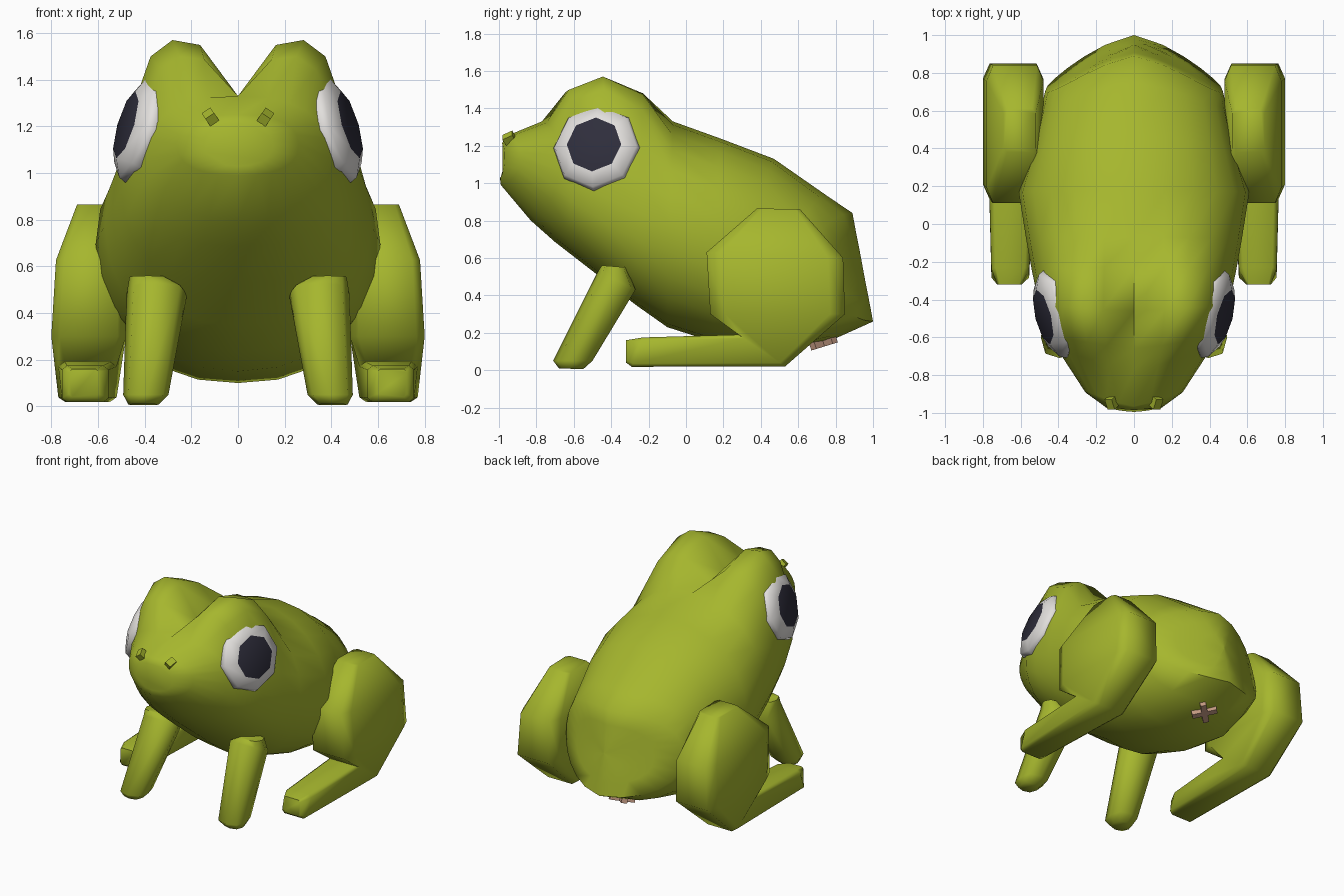
import bpy, bmesh, math
from mathutils import Vector, Matrix

if "Cube" in bpy.data.objects:
    bpy.data.objects.remove(bpy.data.objects["Cube"])


def material(name, rgb):
    m = bpy.data.materials.new(name)
    m.diffuse_color = (*rgb, 1)
    m.use_nodes = True
    m.node_tree.nodes["Principled BSDF"].inputs["Base Color"].default_value = m.diffuse_color
    return m


GREEN = material("frog green", (0.38, 0.47, 0.027))
WHITE = material("eye white", (0.76, 0.74, 0.72))
DARK = material("pupil dark", (0.028, 0.027, 0.045))
PINK = material("vent pink", (0.56, 0.33, 0.23))


def finish(name, bm, mats, mirror=False, angle=65):
    bmesh.ops.recalc_face_normals(bm, faces=bm.faces)
    me = bpy.data.meshes.new(name)
    bm.to_mesh(me)
    bm.free()
    ob = bpy.data.objects.new(name, me)
    bpy.context.collection.objects.link(ob)
    for m in mats:
        me.materials.append(m)
    bpy.ops.object.select_all(action='DESELECT')
    ob.select_set(True)
    bpy.context.view_layer.objects.active = ob
    bpy.ops.object.shade_smooth_by_angle(angle=math.radians(angle))
    if mirror:
        ob.modifiers.new("Mirror", 'MIRROR')
    return ob


def ring(a, b, w, bulge=0.0, cx=0.0, n=24, p=2.4, phase=0.0):
    """Rounded section between side points a and b (y, z), half width w."""
    pts = []
    full = math.cos(2 * math.pi * phase / n) ** (2 / p)
    for i in range(n):
        t = 2 * math.pi * (i + phase) / n
        c, s = math.cos(t), math.sin(t)
        c = math.copysign(abs(c) ** (2 / p), c) / full
        s = math.copysign(abs(s) ** (2 / p), s) / full
        y = (a[0] + b[0]) / 2 + c * (a[0] - b[0]) / 2 + bulge * abs(s) ** 1.4
        z = (a[1] + b[1]) / 2 + c * (a[1] - b[1]) / 2
        pts.append((cx + s * w, y, z))
    return pts


def loft(rings):
    bm = bmesh.new()
    vs = [[bm.verts.new(p) for p in r] for r in rings]
    n = len(vs[0])
    for r, q in zip(vs, vs[1:]):
        for i in range(n):
            j = (i + 1) % n
            bm.faces.new((r[i], r[j], q[j], q[i]))
    bm.faces.new(vs[0])
    bm.faces.new(vs[-1])
    return bm


def brow(points, amount):
    """Raise two brow bumps beside the centre line of a body section."""
    lift = {1: 0.23, 2: 0.285, 3: 0.27, 4: 0.15, 5: 0.03}
    return [(x, y, z + amount * lift.get(min(i, 24 - i), 0))
            for i, (x, y, z) in enumerate(points)]


# Body: snout, head with brow bumps, back and rounded rump
finish("body", loft([
    ring((-0.985, 1.21), (-0.995, 1.03), 0.15, 0.02),
    ring((-0.965, 1.25), (-0.99, 0.99), 0.26, 0.09),
    ring((-0.77, 1.33), (-0.83, 0.80), 0.395, 0.12),
    brow(ring((-0.66, 1.33), (-0.70, 0.685), 0.445, 0.08), 0.72),
    brow(ring((-0.46, 1.33), (-0.50, 0.53), 0.50, 0.04), 1.0),
    brow(ring((-0.23, 1.33), (-0.27, 0.35), 0.54, p=2.2), 0.72),
    ring((-0.07, 1.33), (-0.10, 0.23), 0.57, p=2.1),
    ring((0.18, 1.24), (0.15, 0.15), 0.61, p=2.1),
    ring((0.47, 1.13), (0.50, 0.10), 0.53, -0.06),
    ring((0.75, 0.935), (0.80, 0.17), 0.49, -0.16),
    ring((0.89, 0.84), (1.0, 0.26), 0.47, -0.24),
    ring((0.908, 0.743), (0.982, 0.357), 0.313, -0.136),
    ring((0.927, 0.647), (0.963, 0.453), 0.157, -0.05),
    ring((0.944, 0.556), (0.946, 0.544), 0.01),
]), [GREEN])

# Eyes: turned octagonal domes with a flat pupil
normal = Vector((1, -0.25, 0.30)).normalized()
side = Vector((0, 0, 1)).cross(normal).normalized()
up = normal.cross(side)
centre = Vector((0.425, -0.478, 1.19))
eye = loft([[centre + normal * d + (side * math.cos(k * math.pi / 4)
             + up * math.sin(k * math.pi / 4)) * r for k in range(8)]
            for r, d in ((0.20, -0.08), (0.24, -0.01), (0.225, 0.025), (0.15, 0.06))])
eye.faces.ensure_lookup_table()
eye.faces[-1].material_index = 1
finish("eye", eye, [WHITE, DARK], True)

# Front legs
finish("front_leg", loft([
    ring((-0.45, 0.56), (-0.32, 0.55), 0.08, cx=0.385, n=8, p=2.6),
    ring((-0.47, 0.53), (-0.27, 0.43), 0.13, cx=0.348, n=8, p=2.6),
    ring((-0.71, 0.05), (-0.50, 0.05), 0.097, cx=0.395, n=8, p=2.6),
    ring((-0.68, 0.01), (-0.55, 0.005), 0.065, cx=0.405, n=8, p=2.6),
]), [GREEN], True)

# Folded hind legs: boxy thigh down to the heel, then forward to the toes
finish("hind_leg", loft([
    ring(a, b, w, cx=cx, n=8, p=7, phase=0.5) for a, b, w, cx in (
        ((0.38, 0.865), (0.61, 0.86), 0.085, 0.605),
        ((0.11, 0.63), (0.84, 0.60), 0.15, 0.63),
        ((0.13, 0.30), (0.85, 0.30), 0.16, 0.64),
        ((0.28, 0.19), (0.53, 0.02), 0.125, 0.645),
        ((-0.23, 0.175), (-0.29, 0.018), 0.10, 0.655),
        ((-0.32, 0.16), (-0.32, 0.04), 0.065, 0.66))
]), [GREEN], True)


def block(name, size, matrix, mat, mirror=False):
    bm = bmesh.new()
    bmesh.ops.create_cube(bm, size=1, matrix=matrix @ Matrix.Diagonal((*size, 1)))
    return finish(name, bm, [mat], mirror)


# Nostrils
block("nostril", (0.045, 0.06, 0.045),
      Matrix.Translation((0.118, -0.945, 1.24)) @ Matrix.Rotation(0.6, 4, 'Y')
      @ Matrix.Rotation(0.5, 4, 'X'), GREEN, True)

# Small cross-shaped vent under the rump, arms set diagonally
tilt = (Matrix.Translation((0, 0.735, 0.146)) @ Matrix.Rotation(0.3, 4, 'X')
        @ Matrix.Rotation(math.pi / 4, 4, 'Z'))
block("vent_long", (0.04, 0.17, 0.04), tilt, PINK)
block("vent_wide", (0.17, 0.04, 0.04), tilt, PINK)
